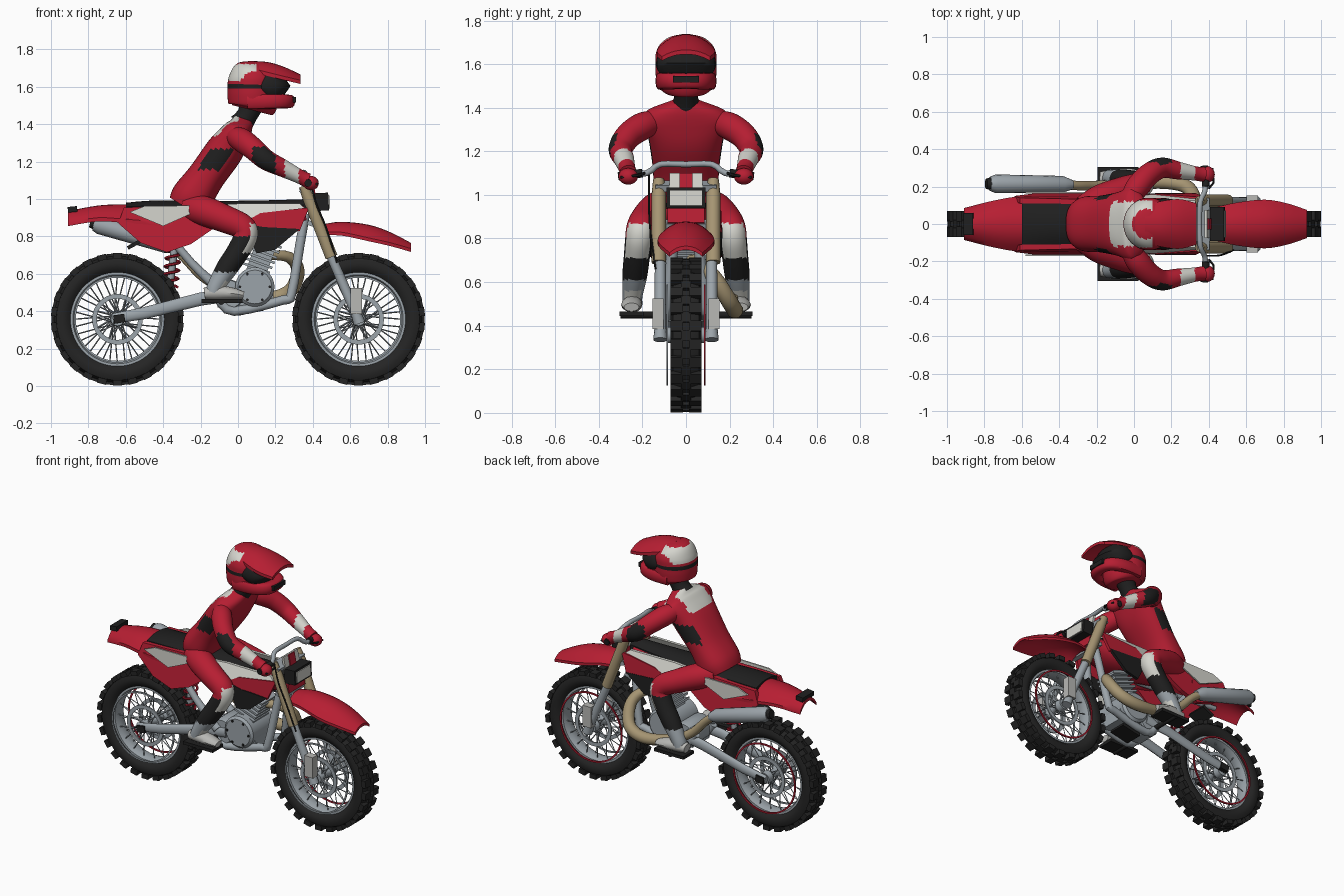
import bpy, bmesh, math
from mathutils import Vector as V, Matrix as M

MATS = {}
for n, c in dict(red=(.47, .013, .032), black=(.014, .014, .014), rubber=(.018, .018, .018), silver=(.33, .37, .40),
                 white=(.66, .66, .61), tan=(.38, .30, .17), grey=(.48, .48, .46)).items():
    MATS[n] = bpy.data.materials.new(n)
    MATS[n].diffuse_color = (*c, 1)
NAMES = list(MATS)

def make(name, bm, mat, rule=None, angle=40):
    bmesh.ops.recalc_face_normals(bm, faces=bm.faces)
    used = NAMES if rule else [mat]
    if rule:
        for f in bm.faces:
            f.material_index = NAMES.index(rule(f.calc_center_median(), f.normal) or mat)
    me = bpy.data.meshes.new(name)
    bm.to_mesh(me)
    bm.free()
    ob = bpy.data.objects.new(name, me)
    bpy.context.collection.objects.link(ob)
    for n in used:
        me.materials.append(MATS[n])
    if angle:
        bpy.ops.object.select_all(action='DESELECT')
        ob.select_set(True)
        bpy.context.view_layer.objects.active = ob
        bpy.ops.object.shade_smooth_by_angle(angle=math.radians(angle))
    return ob

def smooth(p, n):
    """Spline through control points (any number of channels)."""
    if n < 2:
        return p
    out = []
    for i in range(len(p) - 1):
        a, b, c, d = p[max(i - 1, 0)], p[i], p[i + 1], p[min(i + 2, len(p) - 1)]
        for k in range(n):
            t = k / n
            out.append([.5 * (2 * B + (C - A) * t + (2 * A - 5 * B + 4 * C - D) * t * t + (3 * B - A - 3 * C + D) * t ** 3)
                        for A, B, C, D in zip(a, b, c, d)])
    return out + [p[-1]]

def tube(name, pts, mat, n=1, seg=12, ref=(0, 1, 0), rule=None, power=1):
    """Sweep an ellipse: points are (x, y, z, radius[, second radius])."""
    pts = smooth([tuple(p) if len(p) == 5 else (*p, p[3]) for p in pts], n)
    bm, rings = bmesh.new(), []
    P = [V(p[:3]) for p in pts]
    for i, p in enumerate(pts):
        t = (P[min(i + 1, len(P) - 1)] - P[max(i - 1, 0)]).normalized()
        u = V(ref) - t * t.dot(V(ref))
        u.normalize()
        w = t.cross(u)
        sp = lambda q: math.copysign(abs(q) ** power, q)
        rings.append([bm.verts.new(P[i] + u * p[3] * sp(math.cos(2 * math.pi * k / seg)) + w * p[4] * sp(math.sin(2 * math.pi * k / seg)))
                      for k in range(seg)])
    for a, b in zip(rings, rings[1:]):
        for k in range(seg):
            bm.faces.new((a[k], a[(k + 1) % seg], b[(k + 1) % seg], b[k]))
    bm.faces.new(rings[0])
    bm.faces.new(rings[-1])
    return make(name, bm, mat, rule)

def lathe(name, cx, cz, prof, mat, seg=48):
    """Revolve a closed (radius, y) profile around a sideways axis."""
    bm = bmesh.new()
    R = [[bm.verts.new((cx + r * math.cos(2 * math.pi * k / seg), y, cz + r * math.sin(2 * math.pi * k / seg))) for r, y in prof] for k in range(seg)]
    m = len(prof)
    for k in range(seg):
        for j in range(m):
            bm.faces.new((R[k][j], R[k][(j + 1) % m], R[(k + 1) % seg][(j + 1) % m], R[(k + 1) % seg][j]))
    return make(name, bm, mat)

def boxes(name, items, mat):
    """Boxes given as (centre, size, pitch angle)."""
    bm = bmesh.new()
    for c, s, a in items:
        bmesh.ops.create_cube(bm, size=1, matrix=M.Translation(c) @ M.Rotation(a, 4, 'Y') @ M.Diagonal((*s, 1)))
    return make(name, bm, mat, angle=0)

def panel(name, pts, mat, s, th=.02):
    """Flat side panel with thickness going inwards; s mirrors it."""
    bm = bmesh.new()
    a = [bm.verts.new((x, s * y, z)) for x, y, z in pts]
    b = [bm.verts.new((x, s * (y - th), z)) for x, y, z in pts]
    bm.faces.new(a)
    bm.faces.new(b)
    for i in range(len(a)):
        j = (i + 1) % len(a)
        bm.faces.new((a[i], a[j], b[j], b[i]))
    return make(name, bm, mat, angle=0)

def arch(name, st, mat, th=.015, n=4):
    """Arched plate through stations (x, z, half width, drop at sides)."""
    bm, rows = bmesh.new(), []
    for d in (0, th):
        rows.append([[bm.verts.new((x, hw * k / 5, z - d - dr * abs(k / 5) ** 2.2)) for k in range(-5, 6)] for x, z, hw, dr in smooth(st, n)])
    A, B = rows
    for R in rows:
        for a, b in zip(R, R[1:]):
            for k in range(10):
                bm.faces.new((a[k], a[k + 1], b[k + 1], b[k]))
    for i in range(len(A) - 1):
        for k in (0, 10):
            bm.faces.new((A[i][k], A[i + 1][k], B[i + 1][k], B[i][k]))
    for i in (0, -1):
        for k in range(10):
            bm.faces.new((A[i][k], A[i][k + 1], B[i][k + 1], B[i][k]))
    return make(name, bm, mat)

def ball(name, c, r, mat):
    bm = bmesh.new()
    bmesh.ops.create_uvsphere(bm, u_segments=20, v_segments=12, radius=1, matrix=M.Translation(c) @ M.Diagonal((*r, 1)))
    return make(name, bm, mat, angle=60)

# wheels: tyre, knobs, rim, brake ring, hub, spokes
for w, cx in (("rear", -.645), ("front", .645)):
    cz = .357
    half = [(.25, .045), (.27, .064), (.30, .07), (.325, .06), (.338, .03)]
    lathe(w + "_tyre", cx, cz, half + [(r, -y) for r, y in half[::-1]], "rubber", 64)
    knobs = []
    for k in range(52):
        a = 2 * math.pi * k / 52
        d = V((math.cos(a), 0, math.sin(a)))
        for y, wd, r in ((-.042, .056, .34), (.042, .056, .34)) if k % 2 else ((0, .045, .337),):
            knobs.append((V((cx, y, cz)) + d * r, (.03, wd, .048), -a))
    boxes(w + "_tyre_knobs", knobs, "rubber")
    lathe(w + "_rim", cx, cz, [(.252, .046), (.238, .046), (.228, .02), (.228, -.02), (.238, -.046), (.252, -.046)], "silver", 64)
    for s in (1, -1):
        lathe(w + "_rim_ring", cx, cz, [(.232, s * .09), (.222, s * .09), (.222, s * .082), (.232, s * .082)], "red" if s > 0 else "silver", 64)
        lathe(w + "_brake_disc", cx, cz, [(.135, s * .066), (.11, s * .066), (.11, s * .058), (.135, s * .058)], "silver")
    lathe(w + "_hub", cx, cz, [(.001, .09), (.035, .09), (.04, .05), (.025, .03), (.025, -.03), (.04, -.05), (.035, -.09), (.001, -.09)], "silver", 20)
    for k in range(36):
        b, s = 2 * math.pi * k / 36, 1 if k % 2 else -1
        a = b + (.5 if k % 4 < 2 else -.5)
        tube(w + "_spoke", [(cx + .035 * math.cos(a), s * .048, cz + .035 * math.sin(a), .0035), (cx + .236 * math.cos(b), s * .02, cz + .236 * math.sin(b), .0035)],
             "silver", seg=4)
    for k in range(8):
        a = math.pi * k / 4
        tube(w + "_disc_arm", [(cx + .03 * math.cos(a), -.062, cz + .03 * math.sin(a), .005), (cx + .115 * math.cos(a + .4), -.062, cz + .115 * math.sin(a + .4), .005)], "silver", seg=4)

# paired chassis parts
for s in (1, -1):
    tube("fork_upper", [(.35, s * .125, 1.07, .026), (.38, s * .125, 1.0, .033), (.50, s * .125, .69, .033)], "tan")
    tube("fork_lower", [(.495, s * .118, .70, .025), (.63, s * .118, .39, .027), (.65, s * .118, .335, .032)], "silver")
    boxes("fork_guard", [((.632, s * .128, .455), (.062, .05, .14), 0)], "grey")
    tube("swingarm", [(-.67, s * .105, .36, .018, .028), (-.5, s * .105, .39, .018, .032), (-.2, s * .10, .465, .02, .035), (-.02, s * .09, .49, .02, .035)], "silver")
    boxes("axle_block", [((-.635, s * .115, .36), (.06, .03, .045), -.15)], "black")
    tube("frame_cradle", [(.36, s * .04, .92, .025), (.33, s * .06, .75, .025), (.285, s * .09, .49, .025), (.24, s * .09, .46, .025), (-.02, s * .09, .40, .025),
                          (-.10, s * .09, .46, .025), (-.14, s * .09, .52, .025)], "silver", 3)
    tube("frame_rear_strut", [(-.42, s * .09, .87, .022), (-.25, s * .095, .66, .022), (-.08, s * .1, .50, .03)], "silver", 3)
    tube("subframe_rail", [(-.72, s * .07, .90, .016), (-.1, s * .08, .86, .016), (.3, s * .05, .90, .016)], "silver")
    tube("foot_peg", [(-.09, s * .08, .45, .016), (-.09, s * .30, .45, .016)], "black", ref=(1, 0, 0))
    # body panels
    panel("side_panel", [(-.61, .14, .955), (-.64, .15, .87), (-.52, .165, .765), (-.38, .168, .715), (-.25, .165, .76), (-.12, .15, .85), (-.17, .13, .965)], "red", s, .03)
    panel("side_panel_flash", [(-.58, .172, .93), (-.40, .172, .855), (-.22, .172, .935), (-.25, .172, .965), (-.5, .172, .962)], "white", s, .01)
    panel("shroud_flash", [(-.18, .13, .965), (.03, .155, .87), (.12, .16, .92), (.37, .14, .94), (.33, .125, .975), (0, .12, .975)], "white", s)
    panel("shroud", [(.04, .155, .88), (.12, .162, .925), (.38, .142, .955), (.33, .165, .83), (.15, .165, .81)], "red", s)
    panel("shroud_lower", [(.02, .156, .87), (.14, .167, .85), (.33, .167, .84), (.20, .165, .73), (.10, .16, .71)], "black", s)
    # grips and levers
    tube("grip", [(.385, s * .20, 1.10, .02), (.375, s * .31, 1.085, .02)], "black", ref=(1, 0, 0))
    tube("lever", [(.40, s * .19, 1.10, .007), (.425, s * .22, 1.09, .007), (.42, s * .30, 1.08, .006)], "black", seg=6, ref=(0, 0, 1))

# engine
lathe("crankcase", .09, .53, [(.001, .13), (.09, .13), (.105, .115), (.105, -.115), (.09, -.13), (.001, -.13)], "silver", 32)
lathe("gearbox", -.05, .49, [(.001, .10), (.075, .10), (.08, .09), (.08, -.09), (.075, -.10), (.001, -.10)], "silver", 24)
boxes("engine_block", [((.04, 0, .47), (.3, .18, .1), 0)], "silver")
boxes("cylinder_fins", [((.10 + .025 * k / 2, 0, .63 + .027 * k), (.15, .16, .013), .35) for k in range(6)] + [((.13, 0, .7), (.11, .11, .2), .35)], "silver")
for k in range(6):
    a = math.pi * k / 3
    x, z = .09 + .08 * math.cos(a), .53 + .08 * math.sin(a)
    tube("case_bolt", [(x, -.12, z, .008), (x, -.136, z, .008)], "black", seg=6, ref=(1, 0, 0))
boxes("skid_plate", [((.07, 0, .40), (.14, .12, .02), -.2)], "black")

# exhaust
tube("exhaust_pipe", [(.16, 0, .70, .025), (.27, .06, .69, .03), (.32, .13, .62, .036), (.28, .20, .51, .038), (.16, .225, .47, .038), (-.02, .215, .50, .033),
                      (-.18, .205, .58, .028), (-.29, .205, .69, .026), (-.36, .21, .745, .026)], "tan", 5, ref=(.1, .2, 1))
tube("silencer", [(-.33, .21, .735, .025), (-.38, .212, .755, .045), (-.74, .215, .862, .05), (-.77, .215, .87, .038)], "silver", seg=16)
tube("silencer_tip", [(-.765, .215, .869, .033), (-.79, .215, .876, .028)], "black")

# rear shock
tube("shock_body", [(-.37, 0, .49, .02), (-.33, 0, .82, .02)], "silver")
tube("shock_spring", [(-.365 + .025 * k / 60 + .04 * math.cos(k * .524), .04 * math.sin(k * .524), .53 + .22 * k / 60, .0075) for k in range(61)],
     "red", seg=6, ref=(0, 0, 1))

# fenders, seat, tank
arch("rear_fender", [(-.91, .935, .085, .06), (-.75, .965, .125, .065), (-.6, .972, .148, .08), (-.35, .972, .15, .1)], "red", .02)
boxes("tail_lamp", [((-.885, 0, .945), (.05, .12, .03), -.1)], "black")
arch("seat", [(-.6, .98, .11, .02), (-.45, .992, .11, .03), (-.2, .99, .10, .03), (.1, .992, .08, .03), (.38, 1.0, .05, .03)], "black", .04)
tube("tank", [(-.2, 0, .90, .09, .05), (0, 0, .89, .12, .075), (.2, 0, .89, .125, .08), (.36, 0, .92, .08, .06)], "red", 3, 16)
arch("front_fender", [(.44, .862, .09, .04), (.55, .878, .115, .055), (.70, .862, .13, .07), (.82, .82, .11, .055), (.925, .765, .075, .03)], "red", .018)
boxes("mud_flap", [((-.55, 0, .76), (.09, .14, .02), -.5)], "black")

# front plate, lamp, bars
boxes("front_plate", [((.40, 0, 1.02), (.015, .15, .16), -.2)], "white")
boxes("front_plate_stripe", [((.409, 0, 1.035), (.008, .06, .13), -.2)], "red")
boxes("lower_mask", [((.425, 0, .905), (.02, .17, .07), -.2)], "red")
boxes("lamp_housing", [((.447, 0, .985), (.075, .18, .095), -.05)], "black")
boxes("lamp_lens", [((.487, 0, .985), (.008, .145, .07), -.05)], "white")
boxes("fork_clamps", [((.365, 0, 1.04), (.07, .28, .03), .35), ((.40, 0, .865), (.06, .26, .025), .35)], "silver")
tube("handlebar", [(.385, -.29, 1.09, .014), (.38, -.18, 1.10, .014), (.355, -.12, 1.14, .014), (.35, 0, 1.14, .014), (.355, .12, 1.14, .014), (.38, .18, 1.10, .014),
                   (.385, .29, 1.09, .014)], "silver", 3, ref=(1, 0, 0))
tube("brake_cable", [(.39, -.17, 1.09, .005), (.42, -.17, .97, .005), (.47, -.165, .85, .005), (.53, -.14, .66, .005)], "black", 4, 6, ref=(1, 0, 0))

# rider torso and neck
def suit(c, n):
    if c.z > 1.335 and n.x < .1 and abs(c.y) < .12:
        return "white"
    if 1.155 < c.z < 1.27 and abs(c.y) > .13 and n.x < .25 and abs(n.y) > .62:
        return "black"
tube("torso", [(-.28, 0, .955, .13, .10), (-.245, 0, 1.01, .148, .112), (-.17, 0, 1.12, .152, .10), (-.07, 0, 1.26, .172, .10), (-.01, 0, 1.35, .195, .08),
               (.015, 0, 1.39, .16, .065), (.03, 0, 1.43, .06, .05)], "red", 9, 56, rule=suit, power=.85)
tube("neck", [(.015, 0, 1.40, .065), (.05, 0, 1.45, .055), (.085, 0, 1.53, .07)], "black", 2, 16)

# limbs
def sleeve(c, n):
    if .075 < c.x < .20 and n.y * c.y > abs(c.y) * .45 and c.z < 1.28:
        return "black"
    return "white" if .25 < c.x < .325 else None
def trouser(c, n):
    if c.z < .61:
        return "white" if c.z < .56 and n.x > .5 else "silver"
    if c.z < .71:
        return "black"
    if c.z < .87 and n.x > .4:
        return "white"
    return "black" if c.z < .80 else None
for s in (1, -1):
    tube("arm", [(-.02, s * .14, 1.335, .052), (.02, s * .20, 1.315, .063), (.08, s * .265, 1.27, .06), (.15, s * .30, 1.21, .055), (.24, s * .285, 1.165, .047),
                 (.33, s * .27, 1.12, .038), (.37, s * .265, 1.10, .04)], "red", 8, 32, ref=(.5, s * -.5, 1), rule=sleeve)
    ball("glove", (.39, s * .265, 1.085), (.042, .045, .038), "red")
    tube("leg", [(-.27, s * .08, .955, .07), (-.18, s * .13, .935, .08), (-.06, s * .18, .89, .073), (.025, s * .205, .85, .068), (.04, s * .215, .80, .064),
                 (.0, s * .225, .72, .06), (-.06, s * .235, .63, .057), (-.115, s * .245, .54, .046), (-.13, s * .245, .50, .045)], "red", 9, 32, rule=trouser)
    tube("boot", [(-.18, s * .245, .495, .035, .03), (-.12, s * .245, .50, .045, .04), (-.03, s * .25, .495, .048, .032), (.03, s * .25, .485, .035, .02)], "grey", 3)
    boxes("boot_sole", [((-.085, s * .25, .455), (.22, .11, .02), 0)], "black")

# helmet
def shell(c, n):
    if 1.59 < c.z < 1.613 or (1.555 < c.z < 1.67 and c.x > .165):
        return "black"
    return "white" if 1.632 < c.z < 1.722 and c.x < .10 and abs(c.y) < .125 else None
tube("helmet_shell", [(.075, 0, 1.475, .10, .11), (.08, 0, 1.50, .13, .13), (.08, 0, 1.55, .139, .136), (.08, 0, 1.59, .14, .136), (.08, 0, 1.612, .14, .136),
                      (.082, 0, 1.65, .138, .13), (.085, 0, 1.69, .12, .112), (.09, 0, 1.72, .08, .075), (.092, 0, 1.733, .03, .03)], "red", 5, 48, rule=shell)
tube("chin_bar", [(.05, -.11, 1.522, .042, .028), (.17, -.108, 1.522, .04, .03), (.25, -.07, 1.522, .038, .035), (.27, 0, 1.522, .036, .035), (.25, .07, 1.522, .038, .035),
                  (.17, .108, 1.522, .04, .03), (.05, .11, 1.522, .042, .028)], "red", 4, ref=(0, 0, 1), power=.7)
boxes("chin_vent", [((.30, 0, 1.53), (.02, .12, .03), 0)], "black")
tube("goggles", [(.16, 0, 1.55, .115, .07), (.165, 0, 1.575, .132, .09), (.165, 0, 1.605, .137, .115), (.165, 0, 1.64, .13, .085), (.16, 0, 1.665, .115, .07)],
     "black", 2, 24, power=.8)
arch("visor", [(.06, 1.738, .10, .035), (.16, 1.732, .125, .055), (.25, 1.705, .132, .05), (.335, 1.665, .11, .03)], "red", .02)
